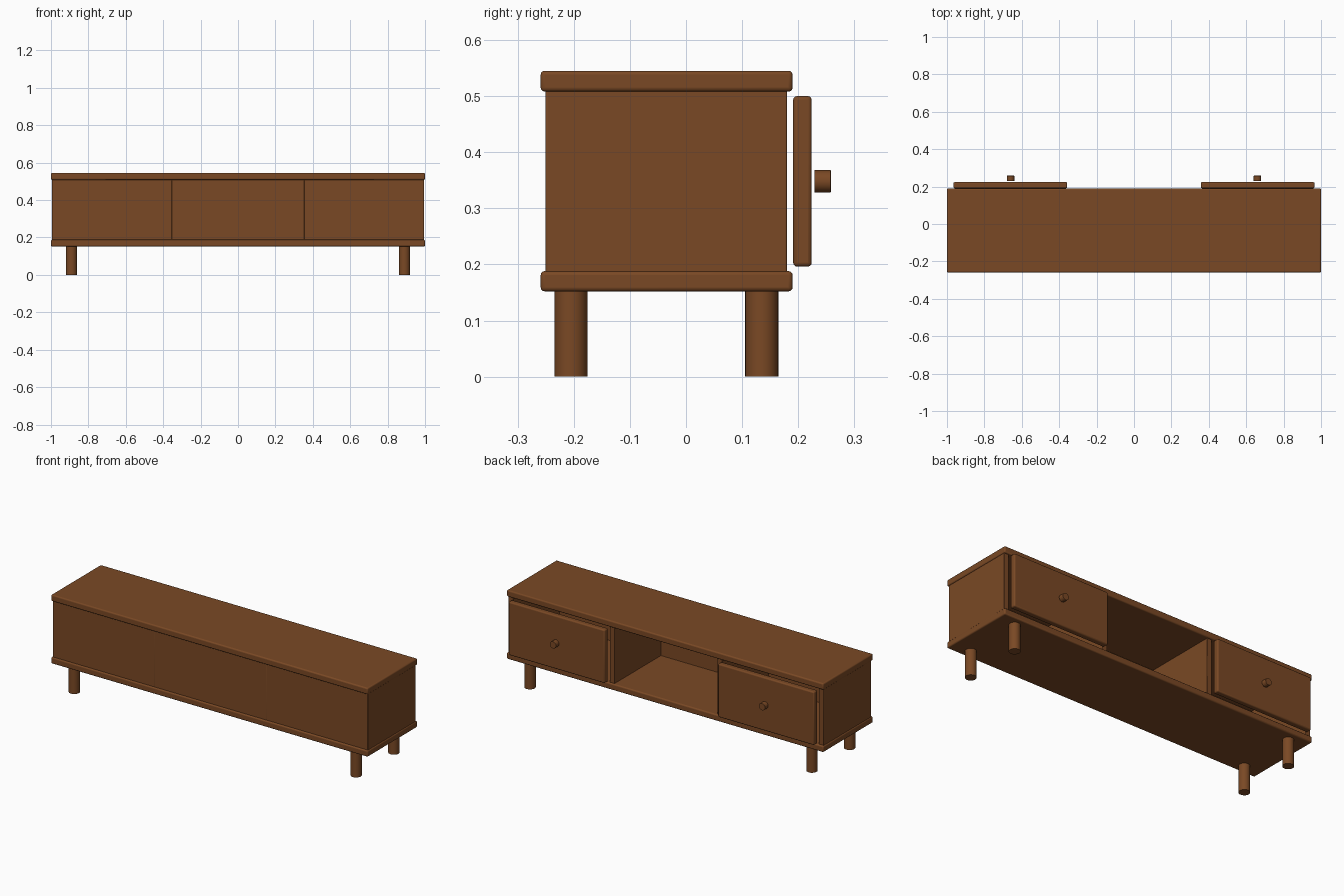
import bpy
import math

if "Cube" in bpy.data.objects:
    bpy.data.objects.remove(bpy.data.objects["Cube"])

wood = bpy.data.materials.new("warm brown wood")
wood.diffuse_color = (0.195, 0.066, 0.018, 1.0)
wood.use_nodes = True
wood.node_tree.nodes["Principled BSDF"].inputs["Base Color"].default_value = wood.diffuse_color


def finish(ob, name, bevel=0.0):
    ob.name = name
    ob.data.materials.append(wood)
    if bevel:
        mod = ob.modifiers.new("rounded edges", 'BEVEL')
        mod.width = bevel
        mod.segments = 3
    bpy.ops.object.shade_smooth_by_angle(angle=math.radians(30))
    return ob


def box(name, x, y, z, bevel=0.0):
    """Box from (min, max) pairs on each axis."""
    centre = [(a + b) / 2 for a, b in (x, y, z)]
    bpy.ops.mesh.primitive_cube_add(size=1, location=centre)
    ob = bpy.context.object
    ob.scale = [b - a for a, b in (x, y, z)]
    bpy.ops.object.transform_apply(location=False, rotation=False, scale=True)
    return finish(ob, name, bevel)


def rod(name, centre, radius, length, sides, rot=(0, 0, 0), bevel=0.0):
    bpy.ops.mesh.primitive_cylinder_add(vertices=sides, radius=radius, depth=length,
                                        location=centre, rotation=rot)
    return finish(bpy.context.object, name, bevel)


# Top and bottom slabs
for name, z in (("top_slab", (0.508, 0.545)), ("bottom_slab", (0.152, 0.188))):
    box(name, (-1.0, 1.0), (-0.259, 0.19), z, 0.007)

# Closed back panel on the -y side
box("back_panel", (-0.97, 0.97), (-0.25, -0.238), (0.184, 0.512))

for s, side in ((-1, "left"), (1, "right")):
    def span(a, b):
        return tuple(sorted((s * a, s * b)))

    # Outer walls and inner dividers
    box(side + "_side_panel", span(0.965, 0.995), (-0.25, 0.18), (0.184, 0.512), 0.003)
    box(side + "_divider", span(0.325, 0.355), (-0.2505, 0.18), (0.184, 0.512), 0.002)

    # Door panel and its knob
    box(side + "_door", span(0.357, 0.965), (0.191, 0.224), (0.196, 0.5), 0.007)
    rod(side + "_knob", (s * 0.66, 0.2435, 0.348), 0.02, 0.029, 16,
        (math.pi / 2, 0, 0), 0.001)

    # Legs
    for y, end in ((-0.205, "front"), (0.135, "rear")):
        rod(f"{side}_{end}_leg", (s * 0.89, y, 0.078), 0.0295, 0.156, 32)
